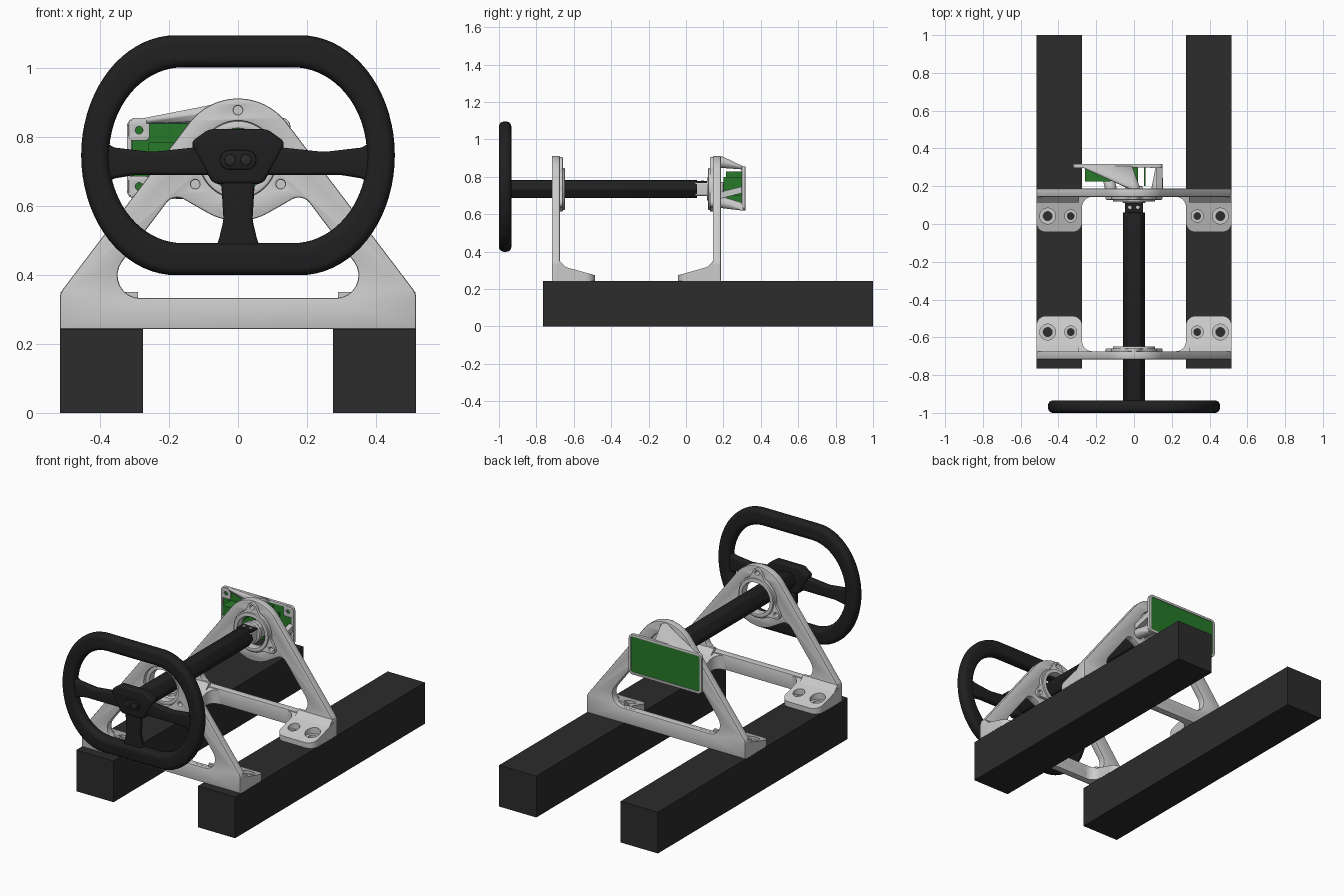
import bpy, bmesh
from math import sin, cos, pi, radians, tan, acos
from mathutils import Matrix, Vector

if "Cube" in bpy.data.objects:
    bpy.data.objects.remove(bpy.data.objects["Cube"])


def material(name, rgb):
    m = bpy.data.materials.new(name)
    m.diffuse_color = (*rgb, 1)
    m.use_nodes = True
    m.node_tree.nodes["Principled BSDF"].inputs["Base Color"].default_value = m.diffuse_color
    return m


BEAM = material("dark_beam", (.025, .025, .025))
BLACK = material("black_grip", (.014, .014, .015))
GREEN = material("board_green", (.02, .19, .022))
AXIS_Z = .735                       # height of the shaft axis


def finish(name, mesh, mat=None):
    bm = bmesh.new()
    bm.from_mesh(mesh)
    bmesh.ops.remove_doubles(bm, verts=bm.verts, dist=1e-5)
    bmesh.ops.recalc_face_normals(bm, faces=bm.faces)
    bm.to_mesh(mesh)
    bm.free()
    mesh.materials.clear()
    if mat:
        mesh.materials.append(mat)
    ob = bpy.data.objects.new(name, mesh)
    bpy.context.collection.objects.link(ob)
    bpy.ops.object.select_all(action='DESELECT')
    bpy.context.view_layer.objects.active = ob
    ob.select_set(True)
    bpy.ops.object.shade_smooth_by_angle(angle=radians(32))
    return ob


def extrude(name, loops, a, b, bevel=0, mat=None, axis='y', res=1):
    """Outline loops (first outer, then holes) extruded from a to b along y or z."""
    cu = bpy.data.curves.new(name, 'CURVE')
    cu.dimensions, cu.fill_mode = '2D', 'BOTH'
    cu.extrude, cu.bevel_depth = (b - a) / 2 - bevel, bevel
    cu.offset, cu.bevel_resolution = -bevel, res
    for loop in loops:
        s = cu.splines.new('POLY')
        s.points.add(len(loop) - 1)
        for p, c in zip(s.points, loop):
            p.co = (c[0], c[1], 0, 1)
        s.use_cyclic_u = True
    tmp = bpy.data.objects.new("tmp", cu)
    bpy.context.collection.objects.link(tmp)
    dg = bpy.context.evaluated_depsgraph_get()
    mesh = bpy.data.meshes.new_from_object(tmp.evaluated_get(dg))
    bpy.data.objects.remove(tmp)
    mid = (a + b) / 2
    if axis == 'y':
        mesh.transform(Matrix.Translation((0, mid, 0)) @ Matrix.Rotation(pi / 2, 4, 'X'))
    else:
        mesh.transform(Matrix.Translation((0, 0, mid)))
    return finish(name, mesh, mat)


def mirror(ob, axis, name, centre=0):
    me = ob.data.copy()
    i = 'xyz'.index(axis)
    for v in me.vertices:
        v.co[i] = 2 * centre - v.co[i]
    me.flip_normals()
    return finish(name, me, ob.data.materials[0] if ob.data.materials else None)


def circle(x, y, r, n=32):
    return [(x + r * cos(2 * pi * i / n), y + r * sin(2 * pi * i / n)) for i in range(n)]


def rounded(pts, n=8):
    """Polygon of (x, y, radius) with filleted corners."""
    out = []
    for i, (x, y, r) in enumerate(pts):
        p = Vector((x, y))
        if r <= 0:
            out.append((x, y))
            continue
        u = (Vector(pts[i - 1][:2]) - p).normalized()
        w = (Vector(pts[(i + 1) % len(pts)][:2]) - p).normalized()
        half = acos(max(-1, min(1, u.dot(w)))) / 2
        c = p + (u + w).normalized() * r / sin(half)
        s, e = p + u * r / tan(half) - c, p + w * r / tan(half) - c
        turn = s.angle_signed(e)
        for k in range(n + 1):
            q = s.copy()
            q.rotate(Matrix.Rotation(-turn * k / n, 2))
            out.append(tuple(c + q))
    return out


def rect(x0, x1, y0, y1, r):
    return rounded([(x0, y0, r), (x1, y0, r), (x1, y1, r), (x0, y1, r)])


def sym(pts):
    """Close a right-hand half outline with its mirror image."""
    return pts + [(-p[0], *p[1:]) for p in reversed(pts)]


def hull(name, pts, mat=None):
    bm = bmesh.new()
    for p in pts:
        bm.verts.new(p)
    r = bmesh.ops.convex_hull(bm, input=bm.verts)
    bmesh.ops.delete(bm, geom=[g for g in set(r['geom_interior'] + r['geom_unused'])
                               if isinstance(g, bmesh.types.BMVert)], context='VERTS')
    me = bpy.data.meshes.new(name)
    bm.to_mesh(me)
    bm.free()
    return finish(name, me, mat)


def box(name, x0, x1, y0, y1, z0, z1, mat=None):
    return hull(name, [(x, y, z) for x in (x0, x1) for y in (y0, y1) for z in (z0, z1)], mat)


# base beams
beam = box("right_beam", .275, .517, -.765, 1, 0, .243, BEAM)
mirror(beam, 'x', "left_beam")

# stand plate with window, bore and bolt holes
bolts = [(.143 * cos(radians(a)), AXIS_Z + .143 * sin(radians(a))) for a in (90, 210, 330)]
bolt_holes = [circle(x, z, .013, 16) for x, z in bolts]
crown = [(.177 * cos(radians(a)), AXIS_Z + .177 * sin(radians(a)), 0) for a in range(37, 90, 4)]
outer = rounded(sym([(.517, .244, 0), (.517, .347, .05)] + crown))
saddle = [(.178 * sin(radians(a)), AXIS_Z - .178 * cos(radians(a)), 0) for a in range(30, 0, -4)]
window = rounded(sym([(.416, .333, .066), (.187, .637, .04)] + saddle))
parts = [extrude("plate", [outer, window, circle(0, AXIS_Z, .112, 48)] + bolt_holes,
                 -.717, -.674, .005)]

# three-lobed bearing flange and raised ring
lobes = []
for i in range(96):
    t = 2 * pi * i / 96
    r = .12 + .05 * max(0, cos(3 * (t - pi / 2))) ** 3
    lobes.append((r * cos(t), AXIS_Z + r * sin(t)))
bore = circle(0, AXIS_Z, .09, 48)
parts.append(extrude("bearing_flange", [lobes, bore] + bolt_holes, -.68, -.658, .004))
parts.append(extrude("bearing_ring", [circle(0, AXIS_Z, .112, 48), bore], -.7, -.648, .004))

# sloped feet with bolt holes, washers and a fillet against the plate
plan = rounded([(.517, -.7, 0), (.517, -.487, .05), (.275, -.487, .05), (.275, -.674, .054),
                (.215, -.674, 0), (.215, -.7, 0)])
foot = extrude("right_foot", [plan, circle(.457, -.572, .042), circle(.335, -.572, .032)],
               .244, .30, 0, None, 'z')
for v in foot.data.vertices:
    if v.co.z > .27:
        v.co.z = .274 + .28 * (-.487 - v.co.y)
parts.append(foot)
for n, x, r in (("outer", .457, .043), ("inner", .335, .033)):
    parts.append(extrude("right_%s_washer" % n, [circle(x, -.572, r), circle(x, -.572, r * .55)],
                         .244, .272, 0, None, 'z'))
parts.append(hull("right_foot_fillet", [(x, y, z) for x in (.29, .515) for y, z in
             ((-.69, .35), (-.674, .35), (-.665, .333), (-.64, .315), (-.64, .3), (-.69, .3))]))
for p in parts[3:]:
    parts.append(mirror(p, 'x', p.name.replace("right", "left")))
for p in parts:
    mirror(p, 'y', "rear_" + p.name, -.265)
    p.name = "front_" + p.name

# steering shaft and coupling
flat = [(.06, 0, .012), (.033, .047, .008), (-.033, .047, .008),
        (-.06, 0, .012), (-.033, -.047, .008), (.033, -.047, .008)]
tube = rounded([(x, AXIS_Z + z, r) for x, z, r in flat], 4)
extrude("steering_shaft", [tube], -.95, .06, .002, BLACK)
extrude("coupling", [rect(-.045, .045, AXIS_Z - .037, AXIS_Z + .037, .012)], .05, .2, .003)
extrude("coupling_collar", [circle(0, AXIS_Z, .062)], .112, .135, .004)
box("coupling_cap", -.048, .048, .055, .112, .768, .777, BLACK)
for x in (-.022, .02):
    extrude("coupling_screw", [circle(x, .088, .009, 16)], .77, .781, 0, None, 'z')


# steering wheel rim
def stadium(cx, a, b, cz=.7475):
    q = [(cx + a * cos(radians(t)), cz + b * sin(radians(t))) for t in range(-90, 91, 5)]
    return sym(q)


extrude("wheel_rim", [stadium(.18, .275, .348), stadium(.16, .214, .255)],
        -1, -.934, .026, BLACK, res=4)

# spokes and hub
spoke = extrude("right_spoke", [rounded([(.08, .69, 0), (.3, .69, .1), (.36, .68, .03),
                (.40, .655, 0), (.40, .795, 0), (.36, .77, .03), (.25, .757, .1), (.08, .775, 0)])],
                -.985, -.945, .012, BLACK, res=3)
mirror(spoke, 'x', "left_spoke")
extrude("lower_spoke", [rounded(sym([(.075, .445, 0), (.055, .505, .02), (.042, .56, .08),
                                     (.05, .69, 0)]))], -.985, -.945, .012, BLACK, res=3)
extrude("wheel_hub", [rounded(sym([(.072, .664, .03), (.118, .745, .04), (.138, .785, .02),
                                   (.085, .823, .04)]))], -.99, -.935, .012, BLACK, res=3)
extrude("hub_badge", [rect(-.053, .053, .706, .762, .027)], -.995, -.98, .004, BLACK)
for x in (-.023, .023):
    extrude("hub_button", [circle(x, .734, .016, 20)], -.998, -.985, .003, BEAM)

# board holder frame at the back
extrude("board_frame", [rect(-.322, .152, .62, .856, .025), rect(-.308, .138, .634, .842, .01)],
        .298, .317, .002)
for i, (x, z) in enumerate(((-.287, .82), (-.287, .657), (.117, .82), (.117, .657))):
    extrude("frame_corner_%d" % i, [rect(x - .03, x + .03, z - .03, z + .03, .012),
                                    circle(x, z, .011, 16)], .296, .304, .001)
extrude("circuit_board", [rect(-.31, .14, .632, .844, .01)], .303, .313, 0, GREEN)
box("board_component", -.26, -.125, .225, .305, .73, .785, GREEN)
box("board_module", -.05, .02, .215, .305, .66, .83, GREEN)
box("upright_board", .052, .062, .2, .305, .70, .80, GREEN)

# three bracket arms from the bolts to the frame
for name, (bx, bz), (x0, x1, z0, z1) in (
        ("top_arm", bolts[0], (-.27, -.01, .84, .856)),
        ("lower_left_arm", bolts[1], (-.18, -.12, .62, .645)),
        ("lower_right_arm", bolts[2], (.115, .15, .62, .66))):
    disc = [(x, y, z) for x, z in circle(bx, bz, .03, 24) for y in (.187, .197)]
    bar = [(x, y, z) for x in (x0, x1) for y in (.298, .306) for z in (z0, z1)]
    hull(name, disc + bar)
side = box("right_stay", .12, .15, .187, .305, .715, .75)
for v in side.data.vertices:
    if v.co.y < .2:
        v.co.z -= .03
